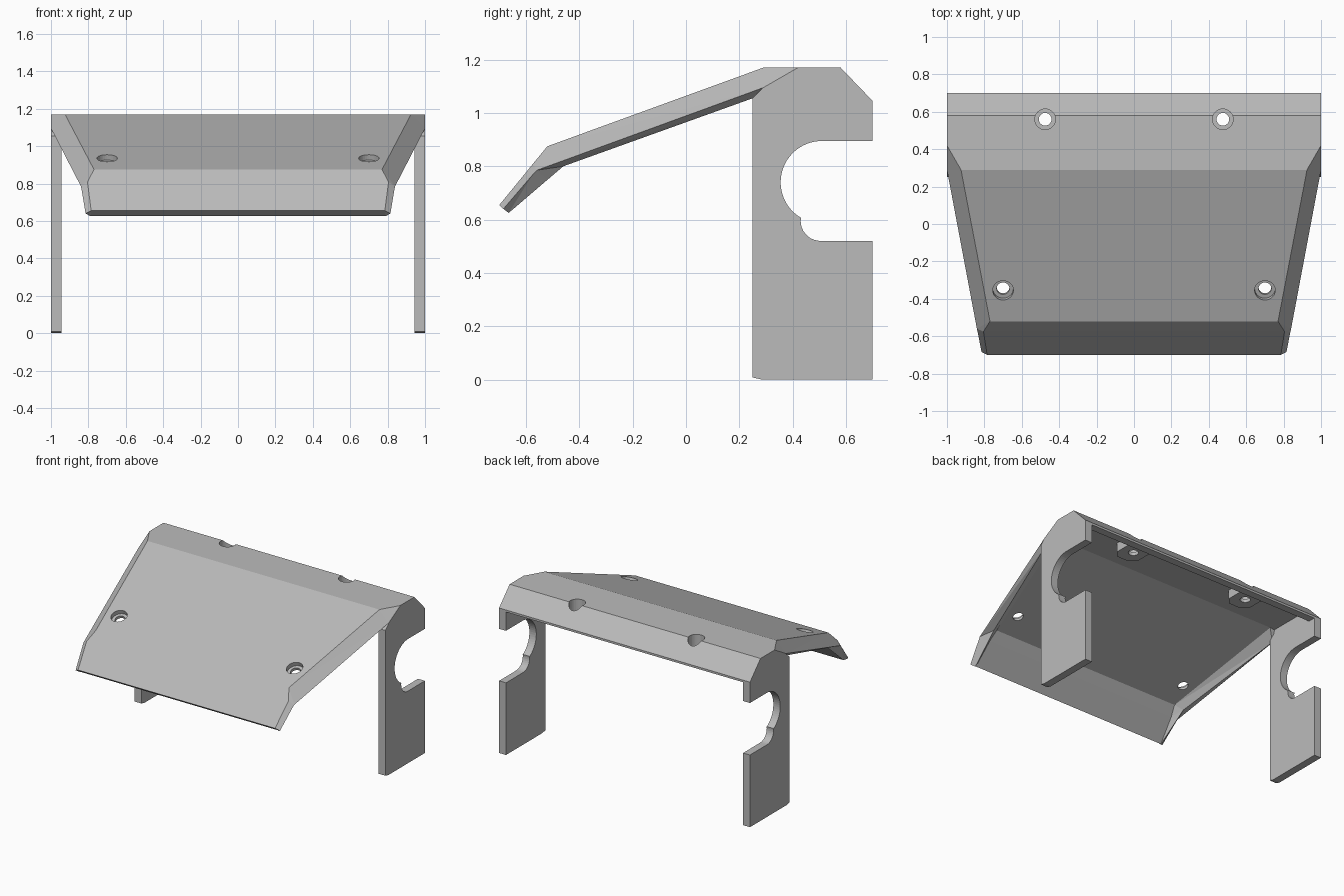
import bpy, bmesh, math
from mathutils import Vector, Matrix

if "Cube" in bpy.data.objects:
    bpy.data.objects.remove(bpy.data.objects["Cube"])

grey = bpy.data.materials.new("light_grey")
grey.diffuse_color = (0.5, 0.5, 0.5, 1)
grey.use_nodes = True
grey.node_tree.nodes["Principled BSDF"].inputs["Base Color"].default_value = grey.diffuse_color


def finish(name, bm):
    bmesh.ops.recalc_face_normals(bm, faces=bm.faces)
    me = bpy.data.meshes.new(name)
    bm.to_mesh(me)
    bm.free()
    me.materials.append(grey)
    ob = bpy.data.objects.new(name, me)
    bpy.context.collection.objects.link(ob)
    return ob


def extrude(pts, vec):
    """Closed prism from an outline of 3D points."""
    bm = bmesh.new()
    face = bm.faces.new([bm.verts.new(p) for p in pts])
    res = bmesh.ops.extrude_face_region(bm, geom=[face], use_keep_orig=True)
    moved = [g for g in res["geom"] if isinstance(g, bmesh.types.BMVert)]
    bmesh.ops.translate(bm, verts=moved, vec=vec)
    return bm


def clip_corner(bm, s):
    """Slice off the front top corner on side s."""
    a, b, c = Vector((s, .42, 1.17)), Vector((s * .925, .29, 1.17)), Vector((s, .29, 1.095))
    n = (b - a).cross(c - a)
    if n.x * s < 0:
        n.negate()
    res = bmesh.ops.bisect_plane(bm, geom=bm.verts[:] + bm.edges[:] + bm.faces[:], dist=1e-5,
                                 plane_co=a, plane_no=n, clear_outer=True)
    edges = [e for e in res["geom_cut"] if isinstance(e, bmesh.types.BMEdge)]
    if edges:
        bmesh.ops.holes_fill(bm, edges=[e for e in bm.edges if e.is_boundary])


def drill(obs, top, axis, depth):
    """Counterbored screw hole; axis points out of the surface."""
    rot = axis.to_track_quat('Z', 'Y').to_matrix().to_4x4()
    for radius, low, high in ((.055, -depth, .15), (.034, -.25, .15)):
        bm = bmesh.new()
        mid = top + axis * (low + high) / 2
        bmesh.ops.create_cone(bm, cap_ends=True, segments=32, radius1=radius, radius2=radius,
                              depth=high - low, matrix=Matrix.Translation(mid) @ rot)
        cutter = finish("hole_cutter", bm)
        cutter.hide_render = True
        for ob in obs:
            mod = ob.modifiers.new("hole", 'BOOLEAN')
            mod.operation, mod.solver, mod.object = 'DIFFERENCE', 'EXACT', cutter
            dg = bpy.context.evaluated_depsgraph_get()
            me = bpy.data.meshes.new_from_object(ob.evaluated_get(dg))
            ob.modifiers.clear()
            ob.data = me
        bpy.data.objects.remove(cutter)


# Front panel: hollow bent sheet with chamfered sides.
# Each station: top edge, outer edge, lower rim, inner edge
stations = [
    [(.925, .29, 1.17), (1, .29, 1.095), (.965, .25, 1.055), (.905, .30, 1.12)],
    [(.77, -.52, .875), (.84, -.56, .785), (.805, -.46, .80), (.755, -.49, .833)],
    [(.805, -.575, .808), (.836, -.577, .766), (.80, -.52, .749), (.77, -.54, .772)],
    [(.785, -.70, .655), (.815, -.685, .64), (.79, -.665, .625), (.785, -.664, .627)],
]
bm = bmesh.new()
rings = []
for st in stations:
    pts = st + [(-x, y, z) for x, y, z in reversed(st)]
    rings.append([bm.verts.new(p) for p in pts])
for a, b in zip(rings, rings[1:]):
    for i in range(8):
        j = (i + 1) % 8
        f = bm.faces.new((a[i], a[j], b[j], b[i]))
        if i not in (3, 7):
            bmesh.ops.triangulate(bm, faces=[f])
for ring in (rings[0], rings[-1]):
    for quad in ((0, 1, 2, 3), (0, 3, 4, 7), (4, 5, 6, 7)):
        bm.faces.new([ring[i] for i in quad])
front_panel = finish("front_panel", bm)

# Rear roof strip with sloped back lip
roof = [(.29, 1.17), (.58, 1.17), (.70, 1.045), (.70, 1.03), (.645, 1.03), (.558, 1.12), (.29, 1.12)]
bm = extrude([(-.95, y, z) for y, z in roof], (1.9, 0, 0))
for s in (-1, 1):
    clip_corner(bm, s)
rear_roof = finish("rear_roof", bm)

# Side legs with a rounded double notch
notch = [(.505 + .075 * math.cos(math.radians(a)), .595 + .075 * math.sin(math.radians(a)))
         for a in range(270, 165, -10)]
notch += [(.51 + .155 * math.cos(math.radians(a)), .74 + .155 * math.sin(math.radians(a)))
          for a in range(238, 89, -6)]
leg = [(.25, .008), (.285, 0), (.70, 0), (.70, .52)] + notch + [
    (.51, .895), (.70, .895), (.70, 1.045), (.58, 1.17), (.42, 1.17), (.29, 1.095), (.25, 1.055)]
for s, side in ((1, "right"), (-1, "left")):
    outline = leg[:-3] + [(.29, 1.17), (.29, 1.095), (.25, 1.055)]
    bm = extrude([(s * .945, y, z) for y, z in outline], (s * .055, 0, 0))
    clip_corner(bm, s)
    finish(side + "_leg", bm)

# Screw pads under the roof, then the four counterbored holes
slope = Vector((0, -.342, .94)).normalized()
for s, side in ((1, "right"), (-1, "left")):
    pad = [(-.09, .62), (-.09, .50), (-.045, .455), (.045, .455), (.09, .50), (.09, .62)]
    bm = extrude([(s * .475 + x, y, 1.055) for x, y in pad], (0, 0, .07))
    screw_pad = finish(side + "_screw_pad", bm)
    drill([rear_roof, screw_pad], Vector((s * .475, .56, 1.17)), Vector((0, 0, 1)), .09)
    drill([front_panel], Vector((s * .70, -.355, .935)), slope, .03)
